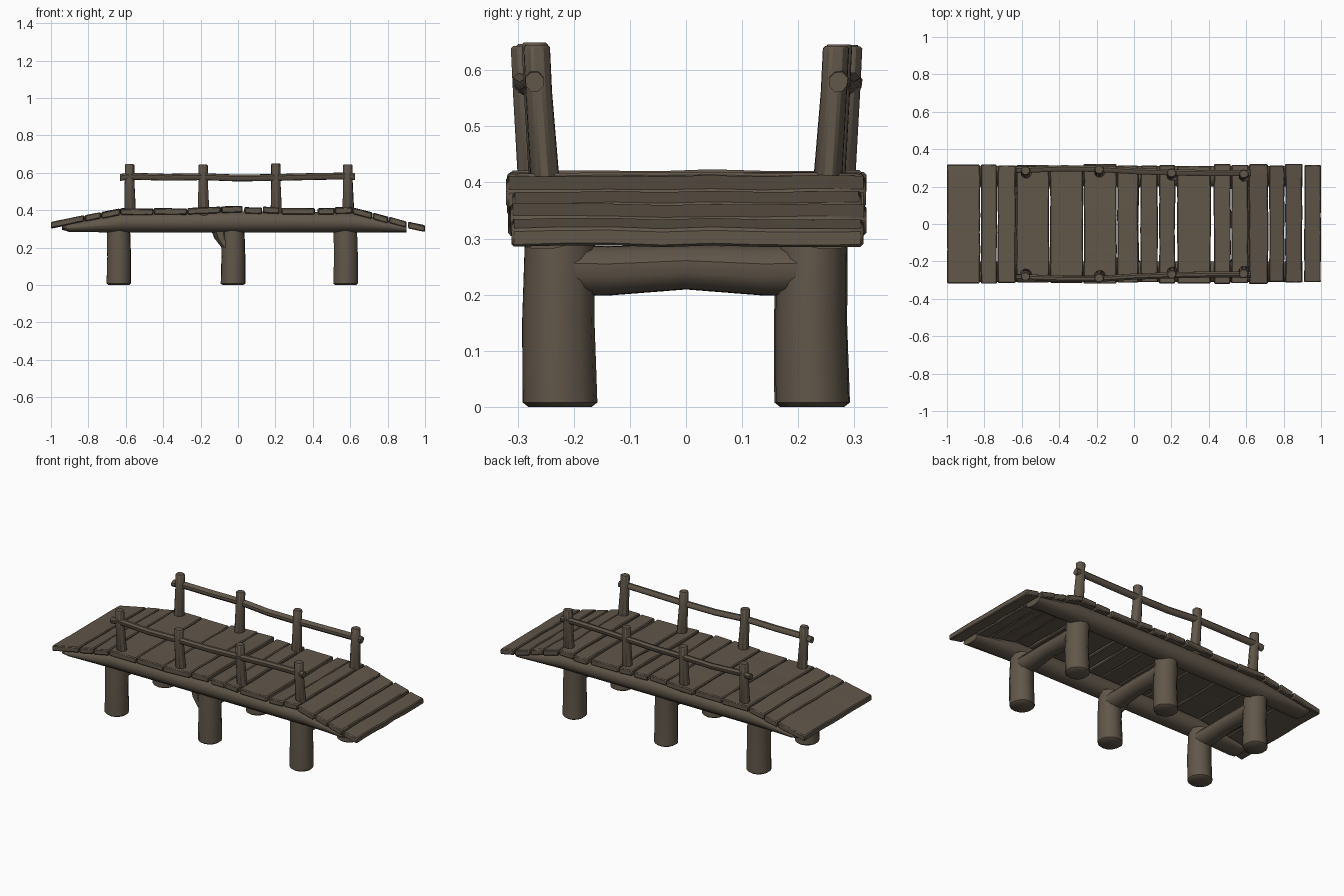
import bpy, bmesh, math, random
from mathutils import Vector

if "Cube" in bpy.data.objects:
    bpy.data.objects.remove(bpy.data.objects["Cube"])

random.seed(4)
wood = bpy.data.materials.new("weathered brown wood")
wood.diffuse_color = (0.12, 0.094, 0.068, 1)
wood.use_nodes = True
wood.node_tree.nodes["Principled BSDF"].inputs["Base Color"].default_value = wood.diffuse_color


def finish(name, bm, bevel=0.0):
    bmesh.ops.recalc_face_normals(bm, faces=bm.faces)
    me = bpy.data.meshes.new(name)
    bm.to_mesh(me)
    bm.free()
    ob = bpy.data.objects.new(name, me)
    bpy.context.collection.objects.link(ob)
    me.materials.append(wood)
    if bevel:
        m = ob.modifiers.new("worn edges", 'BEVEL')
        m.width, m.segments = bevel, 1
    bpy.ops.object.select_all(action='DESELECT')
    ob.select_set(True)
    bpy.context.view_layer.objects.active = ob
    bpy.ops.object.shade_smooth_by_angle(angle=math.radians(40))
    return ob


def log(name, stations, axis, n=12, rough=0.03, bevel=0.0):
    """Loft of rings along an axis; station = (x, y, z, radius_u, radius_v)."""
    u, v = {'x': ((0, 1, 0), (0, 0, 1)), 'y': ((1, 0, 0), (0, 0, 1)),
            'z': ((1, 0, 0), (0, 1, 0))}[axis]
    u, v = Vector(u), Vector(v)
    bm = bmesh.new()
    rings = []
    bump = [1 + random.uniform(-rough, rough) for _ in range(n)]
    for x, y, z, ru, rv in stations:
        ring = []
        for i in range(n):
            a = 2 * math.pi * (i + 0.5) / n
            ring.append(bm.verts.new(Vector((x, y, z)) + u * ru * bump[i] * math.cos(a)
                                     + v * rv * bump[i] * math.sin(a)))
        rings.append(ring)
    for a, b in zip(rings, rings[1:]):
        for i in range(n):
            j = (i + 1) % n
            bm.faces.new((a[i], a[j], b[j], b[i]))
    bm.faces.new(rings[0])
    bm.faces.new(rings[-1])
    return finish(name, bm, bevel)


# Leg bents: two round legs and a cross beam each
for k, x in enumerate((-0.637, -0.027, 0.575)):
    for s in (-1, 1):
        y = s * 0.225
        log(f"leg_{k}_{s}", [(x, y, 0, .056, .056), (x, y, .008, .066, .066),
                             (x + .002, y - .003, .15, .064, .064),
                             (x - .002, y, .30, .063, .062)], 'z', 14)
    log(f"cross_beam_{k}", [(x, -.24, .245, .056, .046), (x, -.14, .243, .054, .045),
                            (x, 0, .25, .05, .041), (x, .14, .243, .054, .045),
                            (x, .24, .245, .056, .046)], 'y', 12)
# Small knee on the middle front leg
log("middle_leg_knee", [(-.06, -.225, .20, .03, .05), (-.09, -.225, .25, .04, .05),
                        (-.10, -.225, .30, .05, .05)], 'z', 8)

# Side stringers with tapered ends following the ramps
for s in (-1, 1):
    st = []
    for x, lo, hi in ((-.94, .295, .318), (-.90, .283, .33), (-.62, .281, .388),
                      (0, .281, .394), (.62, .281, .388), (.90, .281, .322)):
        st.append((x, s * .255, (lo + hi) / 2, .056, (hi - lo) / 2))
    log(f"stringer_{s}", st, 'x', 14, 0.0)

# Deck planks laid along a gently arched path (top surface)
path = [(-1, .335), (-.85, .366), (-.63, .408), (-.27, .406), (0, .417), (.1, .416),
        (.3, .406), (.62, .413), (.9, .338), (1, .318)]


def deck_z(x):
    for (x0, z0), (x1, z1) in zip(path, path[1:]):
        if x <= x1:
            return z0 + (z1 - z0) * (x - x0) / (x1 - x0)
    return path[-1][1]


def plank(name, x0, x1, lift):
    """Board across the deck with slightly wavy long edges."""
    t = 0.033
    ya, yb = -random.uniform(.308, .322), random.uniform(.308, .322)
    bm = bmesh.new()
    rows = []
    for i in range(8):
        y = ya + (yb - ya) * i / 7
        a, b = x0 + random.uniform(-.001, .003), x1 - random.uniform(-.001, .003)
        w = random.uniform(-.002, .002)
        za, zb = deck_z(x0) + lift + w, deck_z(x1) + lift + w
        rows.append([bm.verts.new(p) for p in
                     ((a, y, za), (b, y, zb), (b, y, zb - t), (a, y, za - t))])
    for r, q in zip(rows, rows[1:]):
        for i in range(4):
            j = (i + 1) % 4
            bm.faces.new((r[i], r[j], q[j], q[i]))
    bm.faces.new(rows[0])
    bm.faces.new(rows[-1])
    finish(name, bm, 0.005)


# (start, end) of each board; wide gaps remain where boards have shrunk
boards = [(-1, -.822), (-.82, -.732), (-.73, -.632), (-.63, -.452), (-.45, -.272),
          (-.27, -.092), (-.09, .024), (.034, .128), (.133, .22), (.23, .412),
          (.425, .518), (.52, .612), (.614, .718), (.722, .805), (.808, .90), (.91, 1)]
for i, (a, b) in enumerate(boards):
    inner = -.63 <= a < .6
    plank(f"deck_plank_{i}", a, b, random.uniform(-.004, .006) if inner else 0)

# Railings: four leaning posts and a wavy handrail per side
px = (-.58, -.187, .202, .587)
for s, ys in ((-1, (.277, .285, .266, .262)), (1, (.282, .287, .268, .264))):
    for k, (x, y) in enumerate(zip(px, ys)):
        top = .65 - random.uniform(0, .008)
        log(f"rail_post_{s}_{k}", [(x + .004, s * (y - .014), .36, .033, .028),
                                   (x, s * y, .56, .027, .025),
                                   (x, s * (y + .004), top, .027, .025)],
            'z', 8, 0.06, 0.004)
    pts = [(-.63, ys[0] + .008, .575), (-.58, ys[0] + .008, .582), (-.38, ys[0] + .016, .576),
           (-.187, ys[1] + .008, .579), (0, ys[1] - .004, .572), (.202, ys[2] + .008, .575),
           (.4, ys[2] + .004, .58), (.587, ys[3] + .008, .583), (.625, ys[3] + .008, .579)]
    log(f"handrail_{s}", [(x, s * y, z, .017, .019) for x, y, z in pts], 'x', 8, 0.06)
